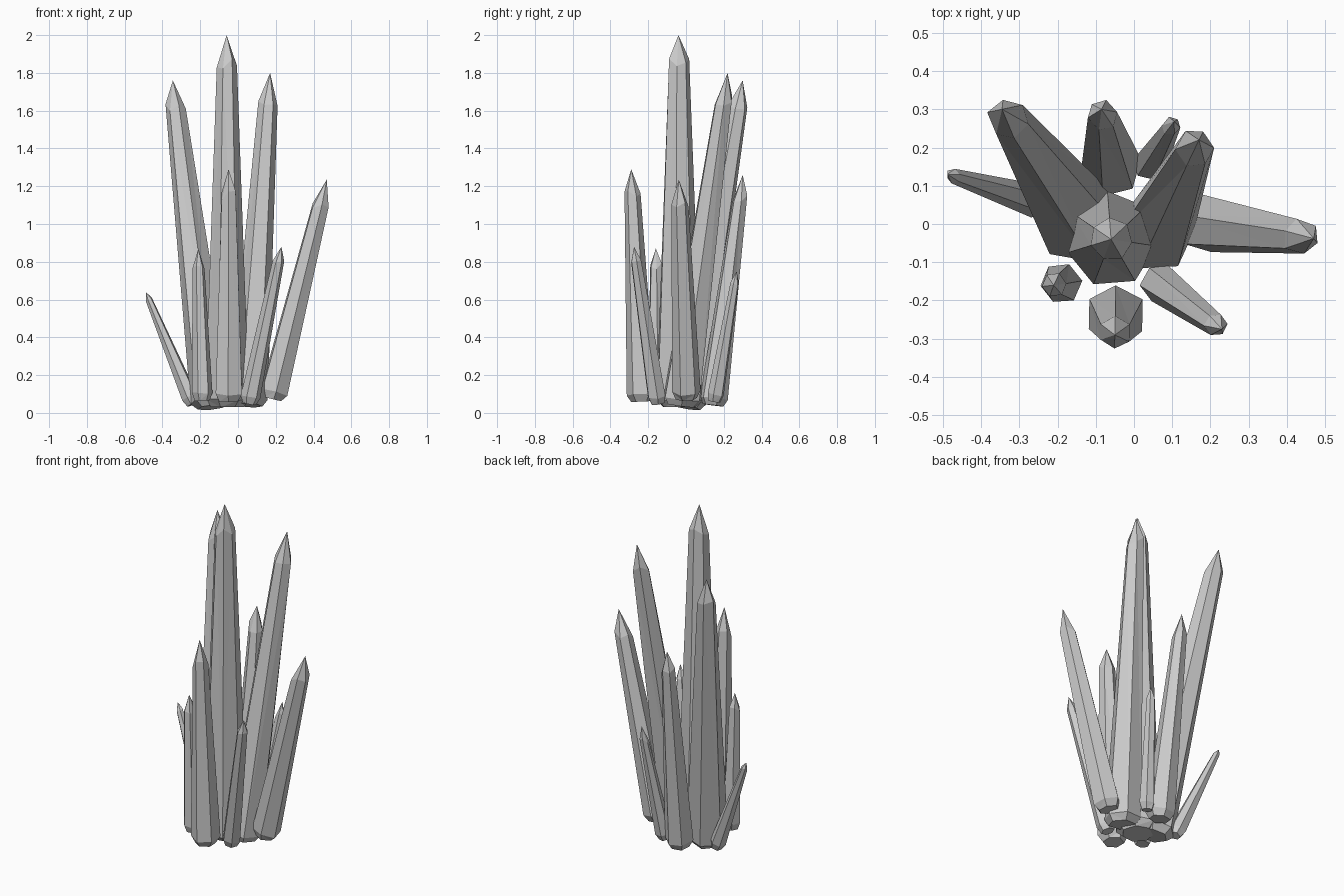
import bpy, bmesh, math, random
from mathutils import Vector

if "Cube" in bpy.data.objects:
    bpy.data.objects.remove(bpy.data.objects["Cube"])

random.seed(4)


def crystal(name, base, tip, r, top_r, point, sides, turn=0.0):
    """Faceted shard: chamfered foot, tapering shaft, staggered shoulder, point."""
    base, tip = Vector(base), Vector(tip)
    axis = tip - base
    length = axis.length
    rot = axis.to_track_quat('Z', 'Y')
    # rings: (height along axis, radius, height stagger)
    rings = [(0.0, r * 0.72, 0.0), (0.04, r, 0.006),
             (length - point, top_r, point * 0.22)]
    bm = bmesh.new()
    loops = []
    for h, rad, stagger in rings:
        loop = []
        for i in range(sides):
            a = turn + 2 * math.pi * i / sides
            k = rad * random.uniform(0.95, 1.05)
            z = h + random.uniform(-stagger, stagger)
            loop.append(bm.verts.new(base + rot @ Vector((k * math.cos(a), k * math.sin(a), z))))
        loops.append(loop)
    apex = bm.verts.new(tip)
    bm.faces.new(loops[0][::-1])
    for i in range(sides):
        j = (i + 1) % sides
        for lo, hi in zip(loops, loops[1:]):
            bm.faces.new((lo[i], lo[j], hi[j], hi[i]))
        bm.faces.new((loops[-1][i], loops[-1][j], apex))
    bmesh.ops.triangulate(bm, faces=[f for f in bm.faces if len(f.verts) == 4])
    bmesh.ops.recalc_face_normals(bm, faces=bm.faces)
    me = bpy.data.meshes.new(name)
    bm.to_mesh(me)
    bm.free()
    bpy.context.collection.objects.link(bpy.data.objects.new(name, me))


# Three tall shards
crystal("centre_crystal", (-0.06, -0.04, 0.03), (-0.06, -0.04, 2.0), 0.122, 0.055, 0.15, 7, 0.3)
crystal("back_left_crystal", (-0.135, 0.0, 0.03), (-0.345, 0.30, 1.76), 0.112, 0.053, 0.15, 6, 0.2)
crystal("back_right_crystal", (0.055, -0.03, 0.04), (0.17, 0.22, 1.80), 0.105, 0.05, 0.15, 6, 0.5)

# Medium shards
crystal("front_crystal", (-0.05, -0.235, 0.06), (-0.05, -0.29, 1.29), 0.08, 0.042, 0.14, 6, 0.5)
crystal("back_crystal", (-0.06, 0.145, 0.04), (-0.085, 0.30, 1.26), 0.078, 0.038, 0.12, 6, 0.1)
crystal("right_crystal", (0.18, 0.0, 0.075), (0.47, -0.038, 1.235), 0.077, 0.046, 0.14, 6, 0.3)

# Small outer shards
crystal("front_right_crystal", (0.06, -0.15, 0.05), (0.23, -0.275, 0.88), 0.052, 0.03, 0.09, 6, 0.2)
crystal("front_left_crystal", (-0.19, -0.155, 0.065), (-0.21, -0.16, 0.87), 0.054, 0.032, 0.09, 6, 0.4)
crystal("left_crystal", (-0.24, 0.055, 0.045), (-0.488, 0.13, 0.64), 0.045, 0.019, 0.04, 6, 0.0)
crystal("back_small_crystal", (0.035, 0.15, 0.06), (0.105, 0.268, 0.75), 0.045, 0.024, 0.08, 6, 0.3)
